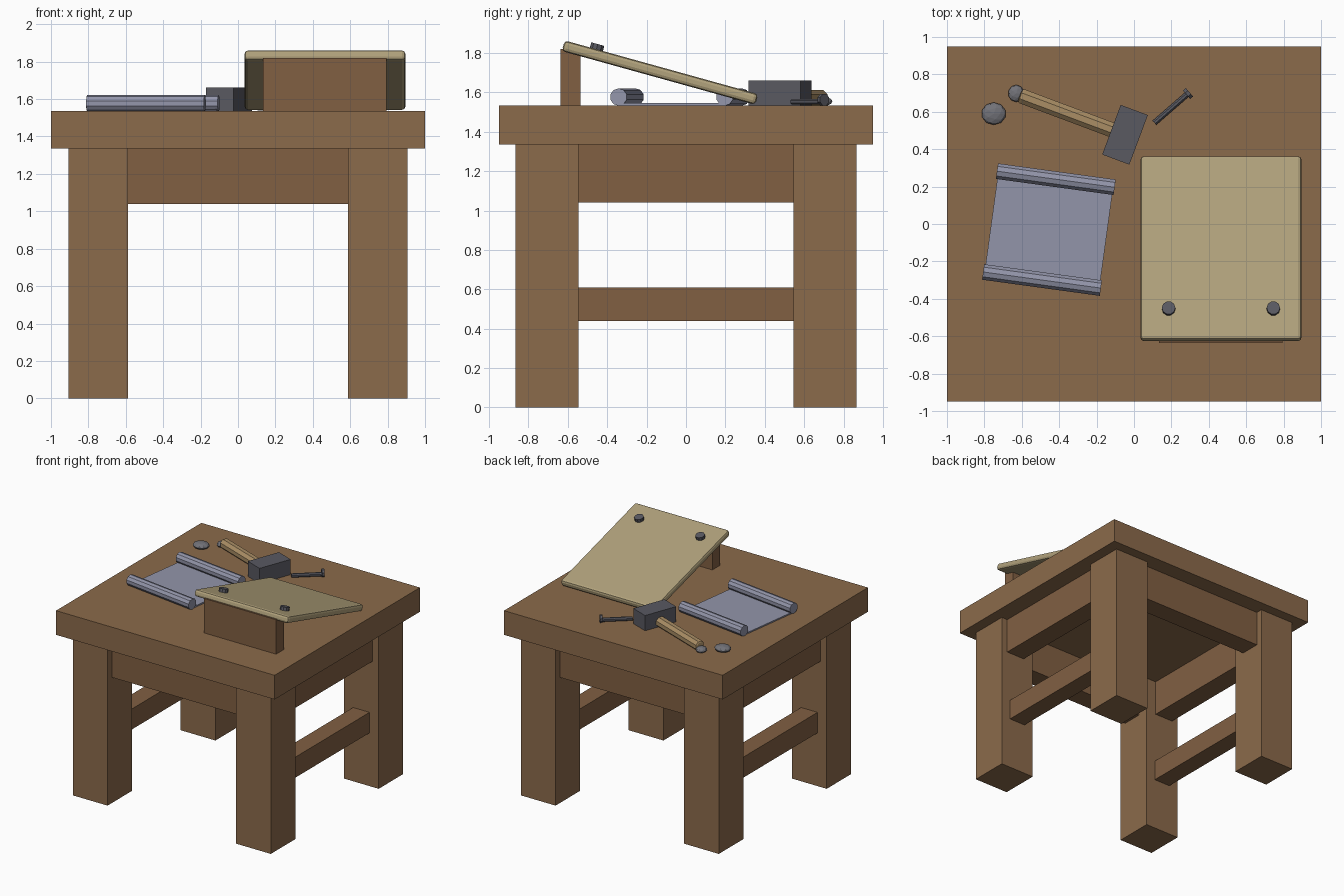
import bpy, bmesh
from math import radians, sin, cos, pi
from mathutils import Matrix, Vector

if "Cube" in bpy.data.objects:
    bpy.data.objects.remove(bpy.data.objects["Cube"])


def material(name, rgb):
    m = bpy.data.materials.new(name)
    m.diffuse_color = (*rgb, 1)
    m.use_nodes = True
    m.node_tree.nodes["Principled BSDF"].inputs["Base Color"].default_value = m.diffuse_color
    return m


WOOD = material("wood", (0.26, 0.145, 0.07))
RAIL = material("rail_wood", (0.22, 0.115, 0.055))
TAN = material("pale_board", (0.44, 0.36, 0.20))
HANDLE = material("handle_wood", (0.40, 0.27, 0.13))
SHEET = material("sheet_blue_grey", (0.29, 0.30, 0.40))
IRON = material("dark_iron", (0.10, 0.10, 0.12))
STONE = material("stone", (0.17, 0.17, 0.19))
TOP = 1.535


def finish(name, bm, mat, matrix, bevel=0, segments=2):
    if bevel:
        edges = [e for e in bm.edges if e.calc_face_angle(0) > radians(60)]
        bmesh.ops.bevel(bm, geom=edges, offset=bevel, segments=segments,
                        profile=0.5, affect='EDGES')
    mesh = bpy.data.meshes.new(name)
    bm.to_mesh(mesh)
    bm.free()
    mesh.materials.append(mat)
    ob = bpy.data.objects.new(name, mesh)
    bpy.context.collection.objects.link(ob)
    ob.matrix_world = matrix
    return ob


def box(name, size, matrix, mat, bevel=0):
    bm = bmesh.new()
    bmesh.ops.create_cube(bm, size=1)
    bmesh.ops.scale(bm, vec=size, verts=bm.verts)
    return finish(name, bm, mat, matrix, bevel)


def rod(name, r, length, sides, matrix, mat, bevel=0, axis='Z'):
    bm = bmesh.new()
    bmesh.ops.create_cone(bm, cap_ends=True, segments=sides, radius1=r,
                          radius2=r, depth=length)
    # turn a flat side downwards before laying the rod along x
    bmesh.ops.rotate(bm, verts=bm.verts, matrix=Matrix.Rotation(pi / sides, 3, 'Z'))
    if axis == 'X':
        bmesh.ops.rotate(bm, verts=bm.verts, matrix=Matrix.Rotation(pi / 2, 3, 'Y'))
    return finish(name, bm, mat, matrix, bevel)


def pebble(name, size, loc):
    bm = bmesh.new()
    bmesh.ops.create_icosphere(bm, subdivisions=2, radius=1)
    bmesh.ops.scale(bm, vec=size, verts=bm.verts)
    return finish(name, bm, STONE, Matrix.Translation(loc))


def at(x, y, z, turn=0):
    return Matrix.Translation((x, y, z)) @ Matrix.Rotation(radians(turn), 4, 'Z')


# Table
box("table_top", (2, 1.9, 0.2), at(0, 0, 1.435), WOOD)
for sx, side in ((-1, "left"), (1, "right")):
    for sy, end in ((-1, "front"), (1, "back")):
        box(f"{end}_{side}_leg", (0.318, 0.32, 1.335),
            at(sx * 0.747, sy * 0.705, 0.6675), WOOD)
    box(f"{side}_apron", (0.17, 1.1, 0.295), at(sx * 0.765, 0, 1.1875), RAIL)
    box(f"{side}_stretcher", (0.15, 1.1, 0.17), at(sx * 0.747, 0, 0.525), RAIL)
for sy, end in ((-1, "front"), (1, "back")):
    box(f"{end}_apron", (1.19, 0.17, 0.295), at(0, sy * 0.725, 1.1875), RAIL)

# Sloped writing board on its prop, with two studs
slope = Matrix.Translation((0.465, -0.132, 1.701)) @ Matrix.Rotation(radians(-15.5), 4, 'X')
box("sloped_board", (0.86, 1.02, 0.056), slope, TAN, bevel=0.018)
box("board_prop", (0.66, 0.1, 0.285), at(0.465, -0.587, TOP + 0.1425), RAIL)
for sx, side in ((-1, "left"), (1, "right")):
    rod(f"{side}_board_stud", 0.036, 0.05, 10,
        slope @ Matrix.Translation((sx * 0.28, -0.343, 0.03)), IRON)

# Unrolled sheet with a roll at each end
sheet = at(-0.455, -0.03, 0, -7.8)
box("sheet", (0.62, 0.56, 0.012), sheet @ at(0, 0, TOP + 0.005), SHEET)
for sy, end in ((-1, "front"), (1, "back")):
    rod(f"{end}_sheet_roll", 0.044, 0.635, 10,
        sheet @ at(0, sy * 0.272, TOP + 0.042), SHEET, axis='X')

# Mallet lying on its side
mallet = at(-0.048, 0.477, 0, -20.5)
box("mallet_head", (0.155, 0.283, 0.126), mallet @ at(0, 0, TOP + 0.063), IRON)
rod("mallet_handle", 0.043, 0.54, 8, mallet @ at(-0.33, 0, TOP + 0.038),
    HANDLE, bevel=0.014, axis='X')

# Nail
nail = at(0.20, 0.62, TOP + 0.018, 41)
rod("nail_shaft", 0.016, 0.24, 8, nail, IRON, axis='X')
rod("nail_head", 0.032, 0.02, 8, nail @ at(0.118, 0, 0.01), IRON, axis='X')

# Pebbles
pebble("large_pebble", (0.066, 0.06, 0.027), (-0.75, 0.59, TOP + 0.022))
pebble("small_pebble", (0.043, 0.046, 0.024), (-0.63, 0.698, TOP + 0.02))
